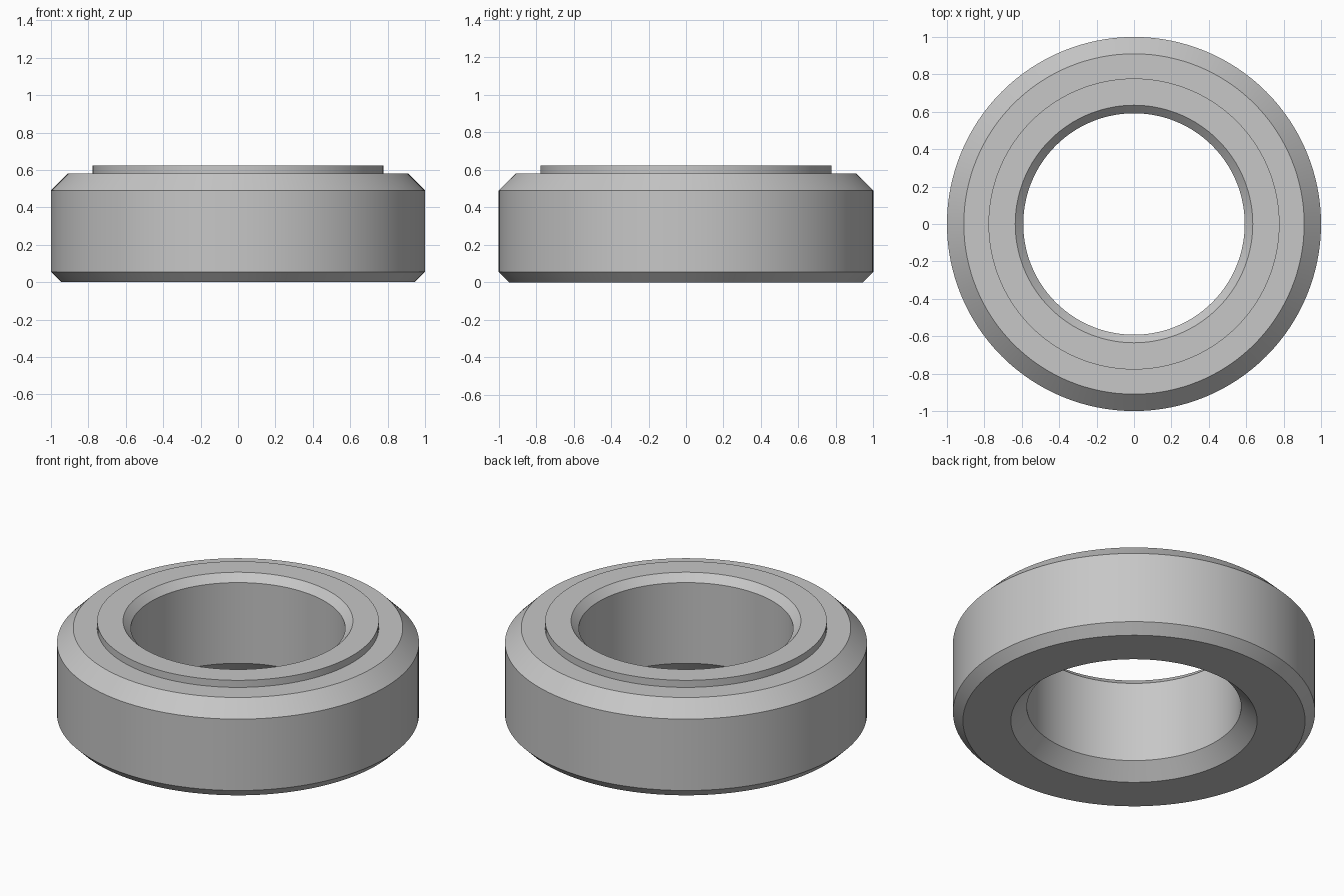
import bpy
import bmesh
import math

cube = bpy.data.objects.get("Cube")
if cube:
    bpy.data.objects.remove(cube, do_unlink=True)

# Plain grey metal
metal = bpy.data.materials.new("grey_metal")
metal.use_nodes = True
grey = (0.57, 0.57, 0.57, 1)
metal.diffuse_color = grey
metal.node_tree.nodes["Principled BSDF"].inputs["Base Color"].default_value = grey

# Closed cross-section (radius, height), from the outer foot round to the bore
SEGMENTS = 128
profile = [
    (0.945, 0), (1, 0.055), (1, 0.49), (0.91, 0.58),        # chamfered outer wall
    (0.778, 0.58), (0.778, 0.623), (0.635, 0.623),          # raised top lip
    (0.592, 0.58), (0.592, 0.088), (0.68, 0),               # chamfered bore
]

# Revolve the section into a ring
bm = bmesh.new()
verts = [bm.verts.new((r, 0, z)) for r, z in profile]
edges = [bm.edges.new((a, b)) for a, b in zip(verts, verts[1:] + verts[:1])]
bmesh.ops.spin(bm, geom=verts + edges, cent=(0, 0, 0), axis=(0, 0, 1),
               angle=math.tau, steps=SEGMENTS, use_duplicate=False)
bmesh.ops.remove_doubles(bm, verts=bm.verts[:], dist=0.0001)
bmesh.ops.recalc_face_normals(bm, faces=bm.faces[:])

mesh = bpy.data.meshes.new("bearing_ring")
bm.to_mesh(mesh)
bm.free()
mesh.materials.append(metal)
ring = bpy.data.objects.new("bearing_ring", mesh)
bpy.context.collection.objects.link(ring)

# Smooth the round walls, keep the chamfer edges crisp
bpy.ops.object.select_all(action="DESELECT")
ring.select_set(True)
bpy.context.view_layer.objects.active = ring
bpy.ops.object.shade_smooth_by_angle(angle=math.radians(30))
